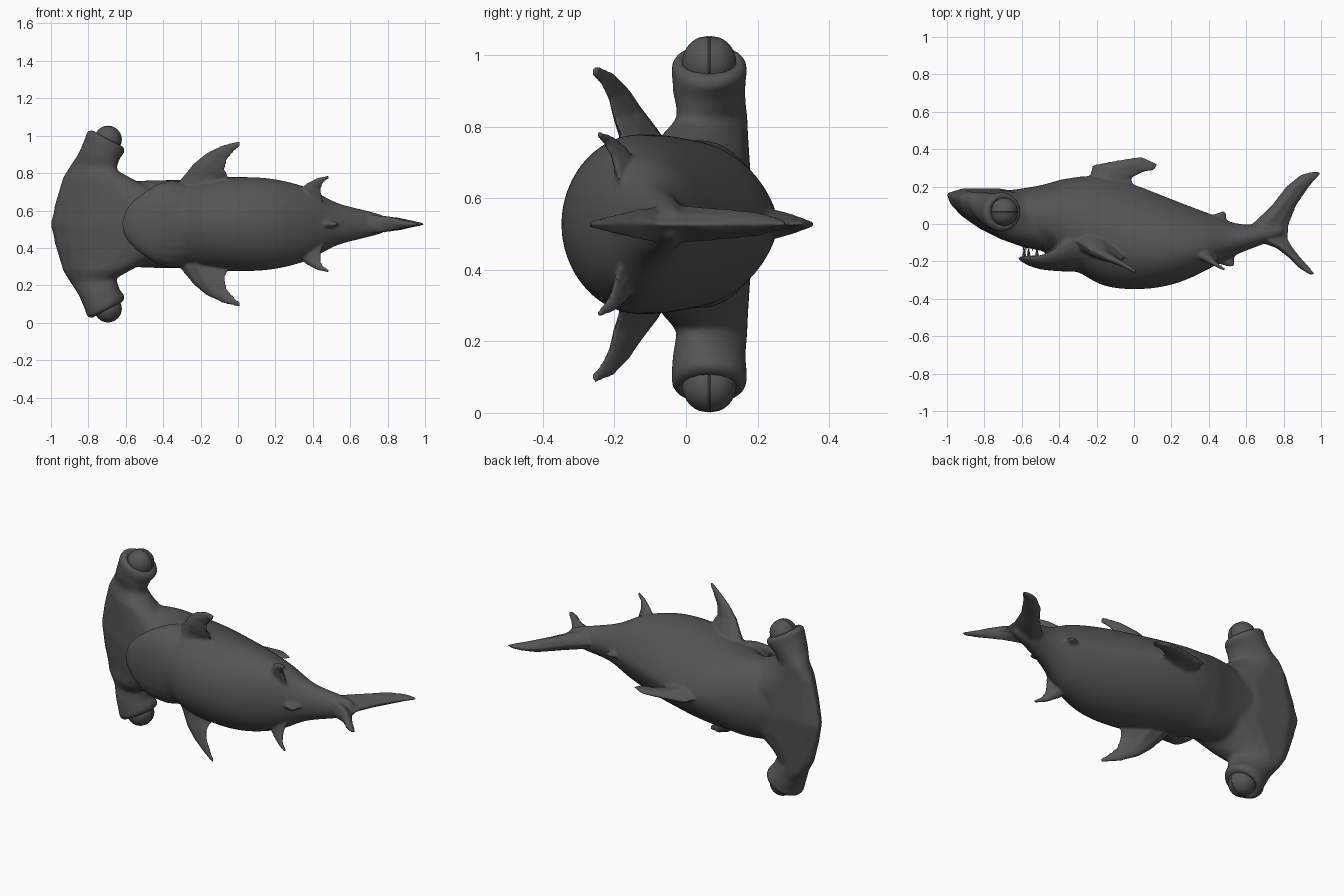
import bpy, bmesh, math
from mathutils import Vector

if "Cube" in bpy.data.objects:
    bpy.data.objects.remove(bpy.data.objects["Cube"])

MID = 0.5275   # height of the animal's symmetry plane (it lies on its side)
skin = bpy.data.materials.new("dark_grey_skin")
skin.diffuse_color = (0.09, 0.09, 0.09, 1)
skin.use_nodes = True
skin.node_tree.nodes["Principled BSDF"].inputs["Base Color"].default_value = skin.diffuse_color


def activate(ob):
    bpy.ops.object.select_all(action='DESELECT')
    ob.select_set(True)
    bpy.context.view_layer.objects.active = ob


def finish(bm, name, subdiv=0, angle=50):
    """Turn a bmesh into a smooth shaded object."""
    bmesh.ops.recalc_face_normals(bm, faces=bm.faces)
    me = bpy.data.meshes.new(name)
    bm.to_mesh(me)
    bm.free()
    ob = bpy.data.objects.new(name, me)
    bpy.context.collection.objects.link(ob)
    me.materials.append(skin)
    activate(ob)
    if subdiv:
        ob.modifiers.new("subdivide", 'SUBSURF').levels = subdiv
        bpy.ops.object.modifier_apply(modifier="subdivide")
    bpy.ops.object.shade_smooth_by_angle(angle=math.radians(angle))
    return ob


def fuse(name, parts, voxel, steps):
    """Melt overlapping parts into one skin and soften the seams."""
    activate(parts[0])
    for p in parts:
        p.select_set(True)
    bpy.ops.object.join()
    ob = parts[0]
    ob.name = name
    rm = ob.modifiers.new("melt", 'REMESH')
    rm.mode, rm.voxel_size = 'VOXEL', voxel
    sm = ob.modifiers.new("soften", 'SMOOTH')
    sm.factor, sm.iterations = .5, steps
    bpy.ops.object.modifier_apply(modifier="melt")
    bpy.ops.object.modifier_apply(modifier="soften")
    ob.data.materials.clear()
    ob.data.materials.append(skin)
    activate(ob)
    bpy.ops.object.shade_smooth_by_angle(angle=math.radians(60))
    return ob


def loft(name, rings, **kw):
    """Skin a list of closed rings, with caps at both ends."""
    bm = bmesh.new()
    vs = [[bm.verts.new((x, y, z + MID)) for x, y, z in r] for r in rings]
    n = len(vs[0])
    for a, b in zip(vs, vs[1:]):
        for i in range(n):
            j = (i + 1) % n
            bm.faces.new((a[i], a[j], b[j], b[i]))
    bm.faces.new(vs[0])
    bm.faces.new(vs[-1])
    return finish(bm, name, **kw)


def fin(name, stations):
    """Fin from (leading point, trailing point, half thickness) stations."""
    rings = []
    span = (Vector(stations[-1][0]) - Vector(stations[0][0]))
    for lead, trail, t in stations:
        a, b = Vector(lead), Vector(trail)
        nrm = (b - a).cross(span).normalized() * t
        rings.append([a, a.lerp(b, .15) + nrm * .7, a.lerp(b, .4) + nrm, a.lerp(b, .75) + nrm * .6, b,
                      a.lerp(b, .75) - nrm * .6, a.lerp(b, .4) - nrm, a.lerp(b, .15) - nrm * .7])
    return loft(name, rings)


# body: x, belly y, back y, half width, squareness of the lower half
BODY = [(-.85, .04, .17, .1, .8), (-.77, -.025, .18, .14, .8), (-.69, -.095, .18, .19, .7),
        (-.6, -.105, .19, .232, .6), (-.46, -.108, .215, .237, .6), (-.41, -.18, .238, .238, .8),
        (-.36, -.245, .245, .238, 1),
        (-.28, -.262, .26, .24, 1), (-.2, -.325, .262, .248, 1), (-.1, -.348, .246, .255, 1),
        (0, -.353, .217, .255, 1), (.1, -.348, .177, .255, 1), (.2, -.33, .137, .245, 1),
        (.3, -.293, .097, .222, 1), (.4, -.243, .06, .19, 1), (.46, -.207, .035, .148, 1),
        (.54, -.167, .002, .108, 1), (.62, -.135, -.005, .09, 1), (.7, -.105, .01, .07, 1),
        (.76, -.085, 0, .055, 1), (.81, -.06, -.01, .035, 1)]
rings = []
for x, lo, hi, w, p in BODY:
    ring = []
    # behind the shoulders the back turns into a ridge and the belly carries the width
    ridge = max(0, min(1, (x + .38) / .35, (.62 - x) / .2))
    wide = lo + (hi - lo) * (.5 - .09 * ridge)
    for i in range(24):
        a = math.tau * i / 24
        s, c = math.sin(a), math.cos(a)
        if s > 0:
            c = math.copysign(abs(c) ** (1.1 + .35 * ridge), c)
            y = wide + (hi - wide) * s
        else:
            y = wide - (wide - lo) * abs(s) ** p
        ring.append((x, y, w * c))
    rings.append(ring)
core = [loft("body", rings, subdiv=1)]

# hammer head: lateral front, lateral rear, x front, x rear, y centre, y half, nose lift
HEAD = [(0, 0, -1.005, -.3, .04, .145, .125), (.12, .12, -.978, -.32, .042, .14, .11),
        (.25, .24, -.937, -.56, .06, .11, .08), (.32, .29, -.892, -.65, .075, .088, .05),
        (.38, .35, -.852, -.632, .065, .1, .02), (.46, .385, -.818, -.603, .065, .107, 0),
        (.498, .405, -.808, -.607, .065, .106, 0), (.505, .43, -.775, -.635, .065, .082, 0),
        (.46, .40, -.75, -.65, .065, .06, 0)]
stations = [(s[0] * -1, s[1] * -1) + s[2:] for s in HEAD[:0:-1]] + HEAD
rings = []
for zf, zr, xf, xr, c, h, lift in stations:
    ring = []
    for i in range(18):
        a = math.tau * i / 18
        u = (1 + math.cos(a)) / 2
        y = c + h * math.sin(a) - lift * math.cos(a)
        top = .19 - .07 * min(abs(zr), .28) - .02 * (u < .05)
        ring.append((xf + (xr - xf) * u, min(y, top), zf + (zr - zf) * u))
    rings.append(ring)
core.append(loft("hammer_head", rings))

# lower jaw: x, rim y, bottom y, half width
JAW = [(-.622, -.164, -.184, .035), (-.6, -.163, -.203, .085), (-.56, -.163, -.225, .13),
       (-.5, -.163, -.243, .175), (-.44, -.14, -.25, .215), (-.36, -.09, -.255, .238),
       (-.28, -.07, -.255, .225)]
rings = []
for x, rim, lo, w in JAW:
    ring = [(x, rim + (lo - rim) * math.sin(math.pi * i / 12) ** .8, w * math.cos(math.pi * i / 12))
            for i in range(13)]
    ring += [(x, rim - .01, -w * .7), (x, rim - .015, 0), (x, rim - .01, w * .7)]
    rings.append(ring)
core.append(loft("lower_jaw", rings))
parts = [fuse("body", core, .009, 8)]

# tail fin: y, leading x, trailing x, half thickness
TAIL = [(.28, .955, 1.003, .009), (.264, .89, .999, .016), (.2, .812, .94, .034), (.1, .735, .871, .044),
        (0, .63, .832, .052), (-.08, .63, .825, .052), (-.13, .762, .853, .044), (-.18, .827, .893, .033),
        (-.235, .88, .945, .018), (-.272, .94, .972, .009)]
parts.append(fin("tail_fin", [((a, y, 0), (b, y, 0), t) for y, a, b, t in TAIL]))

# dorsal fin, swept back
parts.append(fin("dorsal_fin", [
    ((-.25, .18, 0), (0, .15, 0), .06), ((-.238, .26, 0), (-.005, .245, 0), .04),
    ((-.225, .315, 0), (.06, .278, 0), .027), ((-.1, .34, 0), (.115, .282, 0), .02),
    ((.03, .362, 0), (.138, .315, 0), .009)]))

# small fins near the tail root
parts.append(fin("second_dorsal_fin", [
    ((.36, .02, 0), (.51, -.02, 0), .035), ((.42, .05, 0), (.5, .03, 0), .018),
    ((.475, .07, 0), (.495, .06, 0), .008)]))
parts.append(fin("anal_fin", [
    ((.39, -.18, 0), (.545, -.13, 0), .035), ((.45, -.213, 0), (.543, -.18, 0), .02),
    ((.51, -.23, 0), (.54, -.222, 0), .008)]))

# side fins, flared where they leave the body
for s in (1, -1):
    parts.append(fin("pectoral_fin", [
        ((-.36, -.07, s * .17), (-.03, -.15, s * .17), .075),
        ((-.29, -.10, s * .262), (-.05, -.18, s * .25), .05),
        ((-.238, -.135, s * .325), (-.067, -.2, s * .29), .035),
        ((-.172, -.165, s * .38), (-.055, -.215, s * .345), .022),
        ((-.08, -.205, s * .424), (-.022, -.235, s * .385), .014),
        ((.01, -.25, s * .444), (.01, -.265, s * .418), .009)]))
    parts.append(fin("pelvic_fin", [
        ((.27, -.13, s * .13), (.46, -.18, s * .1), .04),
        ((.365, -.175, s * .217), (.445, -.205, s * .185), .022),
        ((.42, -.205, s * .246), (.455, -.228, s * .22), .013),
        ((.485, -.24, s * .26), (.485, -.25, s * .243), .008)]))
fuse("body", parts, .0072, 5)

# teeth along the jaw arc, alternating up and down
bm = bmesh.new()
for k in range(-7, 8):
    a = k / 7 * 1.25
    x, z = -.40 - .19 * math.cos(a), .185 * math.sin(a)
    y0, y1 = (-.18, -.12) if k % 2 else (-.085, -.15)
    base = [bm.verts.new((x + .012 * math.cos(t), y0, MID + z + .012 * math.sin(t)))
            for t in (0, math.tau / 4, math.tau / 2, math.tau * .75)]
    tip = bm.verts.new((x, y1, MID + z))
    bm.faces.new(base)
    for i in range(4):
        bm.faces.new((base[i], base[(i + 1) % 4], tip))
finish(bm, "teeth", angle=20)

# eyeballs with a creased lid line
for side, s in (("upper", 1), ("lower", -1)):
    bm = bmesh.new()
    bmesh.ops.create_uvsphere(bm, u_segments=24, v_segments=16, radius=.0755)
    for v in bm.verts:
        if abs(v.co.z) < .001:
            v.co *= .96
        elif abs(v.co.z) < .02:
            v.co.z *= .2
    for v in bm.verts:
        x, y, z = v.co
        v.co = (x - .695, z + .065, y + MID + s * .452)
    finish(bm, side + "_eye", angle=35)
